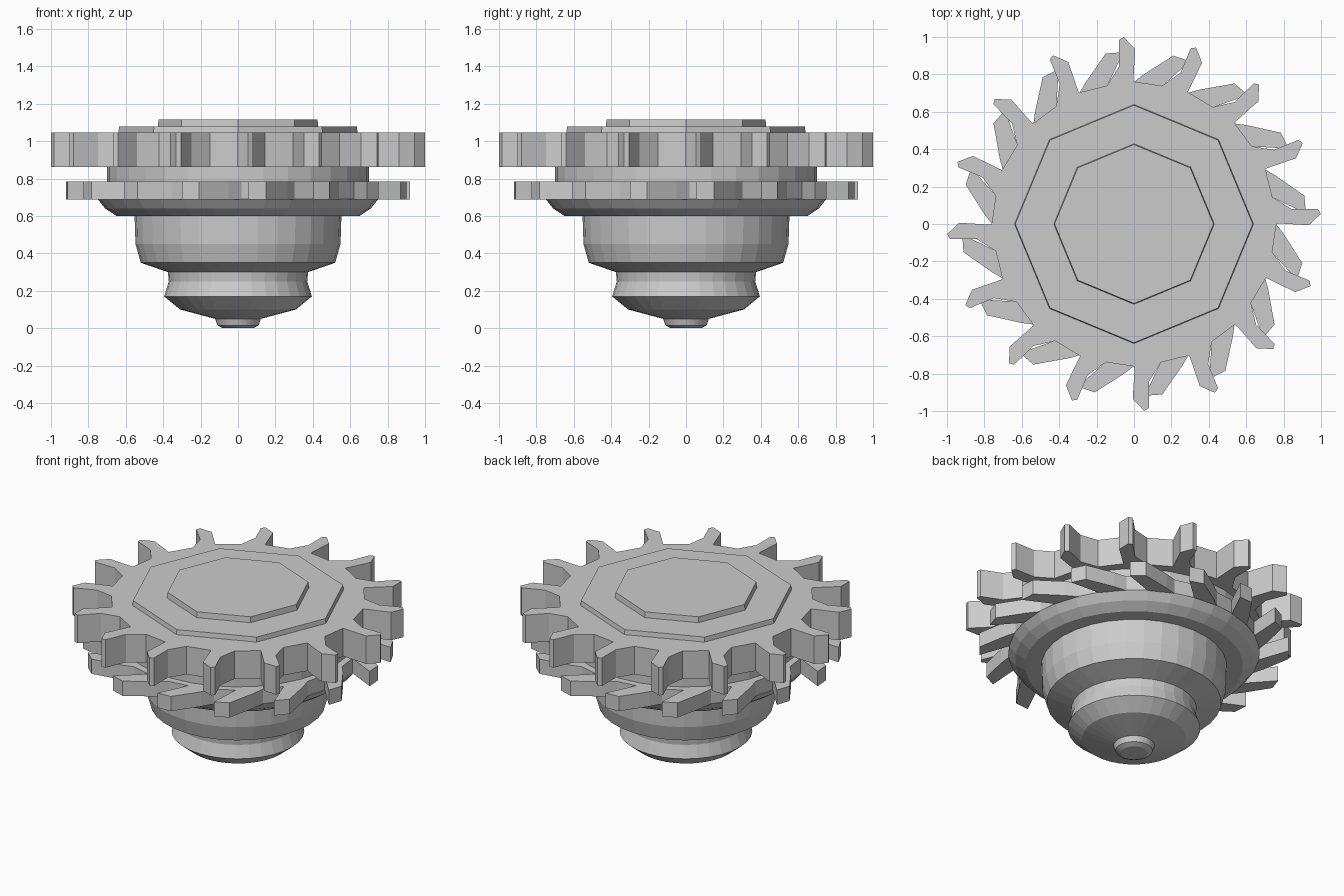
import bpy, bmesh
from math import cos, sin, radians, pi

if "Cube" in bpy.data.objects:
    bpy.data.objects.remove(bpy.data.objects["Cube"])


def finish(name, bm):
    bmesh.ops.recalc_face_normals(bm, faces=bm.faces)
    me = bpy.data.meshes.new(name)
    bm.to_mesh(me)
    bm.free()
    ob = bpy.data.objects.new(name, me)
    bpy.context.collection.objects.link(ob)
    return ob


def prism(name, outline, z0, z1):
    bm = bmesh.new()
    low = [bm.verts.new((x, y, z0)) for x, y in outline]
    high = [bm.verts.new((x, y, z1)) for x, y in outline]
    n = len(outline)
    for i in range(n):
        j = (i + 1) % n
        bm.faces.new((low[i], low[j], high[j], high[i]))
    caps = [bm.faces.new(low), bm.faces.new(high)]
    bmesh.ops.triangulate(bm, faces=caps)
    return finish(name, bm)


def gear(name, tooth, count, z0, z1):
    # tooth: (radius, angle in degrees), repeated clockwise
    pts = []
    for k in range(count):
        for r, a in tooth:
            t = radians(a - k * 360 / count)
            pts.append((r * cos(t), r * sin(t)))
    return prism(name, pts, z0, z1)


def lathe(name, profile, sides=32):
    bm = bmesh.new()
    rings = [[bm.verts.new((r * cos(2 * pi * i / sides), r * sin(2 * pi * i / sides), z))
              for i in range(sides)] for r, z in profile]
    for a, b in zip(rings, rings[1:]):
        for i in range(sides):
            j = (i + 1) % sides
            bm.faces.new((a[i], a[j], b[j], b[i]))
    bm.faces.new(rings[0])
    bm.faces.new(rings[-1])
    return finish(name, bm)


# Stepped turned body, from bottom tip to the lower gear
lathe("turned_body", [
    (0.08, 0.0), (0.11, 0.015), (0.122, 0.05), (0.31, 0.10), (0.395, 0.17),
    (0.37, 0.25), (0.375, 0.30), (0.52, 0.35), (0.548, 0.45), (0.553, 0.60),
    (0.65, 0.60), (0.71, 0.64), (0.75, 0.69)])

# Lower ring, blades swept clockwise
gear("lower_blade_ring", [(0.745, 91.5), (0.80, 86.4), (0.924, 76.9),
                          (0.92, 71), (0.743, 79)], 16, 0.688, 0.785)

# Collar between the rings
lathe("collar", [(0.70, 0.78), (0.70, 0.87)])

# Upper ring, teeth leaning counter-clockwise
gear("upper_tooth_ring", [(0.754, 101), (0.847, 95.4), (0.988, 94.6), (1.0, 93.1),
                          (0.935, 89.6), (0.762, 90.3)], 16, 0.863, 1.047)

# Octagonal top plates
lathe("wide_top_plate", [(0.64, 1.04), (0.635, 1.078)], 8)
lathe("small_top_plate", [(0.43, 1.07), (0.425, 1.115)], 8)
